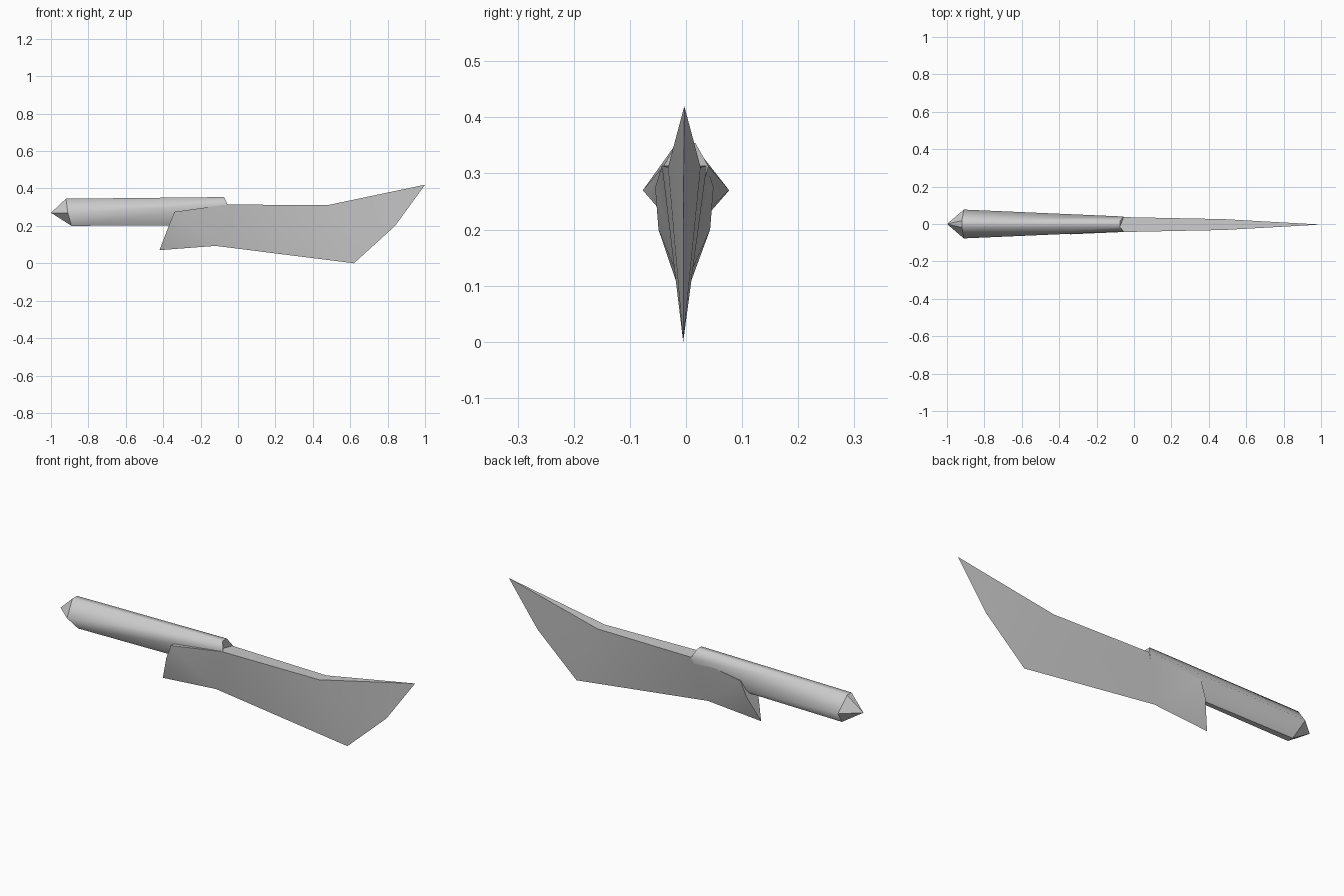
import bpy
import bmesh

if "Cube" in bpy.data.objects:
    bpy.data.objects.remove(bpy.data.objects["Cube"], do_unlink=True)

steel = bpy.data.materials.new("plain_grey")
steel.use_nodes = True
grey = (0.6, 0.6, 0.6, 1)
steel.diffuse_color = grey
steel.node_tree.nodes["Principled BSDF"].inputs["Base Color"].default_value = grey


def finish(name, bm, sharp_rule):
    """Turn a bmesh into a smooth object, keeping chosen edges sharp."""
    bmesh.ops.remove_doubles(bm, verts=bm.verts, dist=0.0005)
    bmesh.ops.recalc_face_normals(bm, faces=bm.faces)
    for face in bm.faces:
        face.smooth = True
    for edge in bm.edges:
        edge.smooth = not sharp_rule(edge)
    mesh = bpy.data.meshes.new(name)
    bm.to_mesh(mesh)
    bm.free()
    mesh.materials.append(steel)
    obj = bpy.data.objects.new(name, mesh)
    bpy.context.collection.objects.link(obj)
    return obj


# Handle: tapering six-sided grip closed by a pointed butt
def grip_ring(bm, top, side, bottom):
    points = []
    for sign in (1, -1):
        trio = [(x, sign * y, z) for x, y, z in (top, side, bottom)]
        points += trio if sign > 0 else trio[::-1]
    return [bm.verts.new(p) for p in points]


bm = bmesh.new()
butt = grip_ring(bm, (-0.92, 0.018, 0.345), (-0.91, 0.077, 0.27), (-0.89, 0.016, 0.2))
front = grip_ring(bm, (-0.075, 0.017, 0.354), (-0.055, 0.04, 0.313), (-0.1, 0.008, 0.205))
point = bm.verts.new((-1, 0, 0.27))
for i in range(6):
    j = (i + 1) % 6
    bm.faces.new((butt[i], butt[j], front[j], front[i]))
    bm.faces.new((butt[j], butt[i], point))
bm.faces.new(front)
finish("handle", bm, lambda e: all(v.co.x < -0.88 for v in e.verts)
       or all(v.co.x > -0.11 for v in e.verts)
       or all(v.co.z < 0.21 for v in e.verts))

# Blade: wide spine tapering down to a thin cutting edge
spine = [(-0.34, 0.052, 0.275), (-0.06, 0.04, 0.314), (0.48, 0.029, 0.311), (1, 0, 0.42)]
heel = (-0.37, 0.046, 0.2)
cutting_edge = [(-0.42, 0.07), (-0.12, 0.093), (0.62, 0), (0.84, 0.2)]

bm = bmesh.new()
edge_verts = [bm.verts.new((x, -0.005, z)) for x, z in cutting_edge]
sides = []
for sign in (1, -1):
    top = [bm.verts.new((x, sign * y - 0.003, z)) for x, y, z in spine]
    back = bm.verts.new((heel[0], sign * heel[1] - 0.003, heel[2]))
    sides.append(top + [back])
    e = edge_verts
    for loop in ((back, e[0], e[1]), (back, e[1], top[0]), (top[0], e[1], top[1]),
                 (top[1], e[1], e[2]), (top[1], e[2], top[2]),
                 (top[2], e[2], e[3]), (top[2], e[3], top[3])):
        bm.faces.new(loop)
left, right = sides
for i in range(3):
    bm.faces.new((left[i], left[i + 1], right[i + 1], right[i]))
bm.faces.new((left[0], right[0], right[4], left[4]))
bm.faces.new((left[4], right[4], edge_verts[0]))
finish("blade", bm, lambda e: len(e.link_faces) == 2 and e.calc_face_angle() > 0.6)
